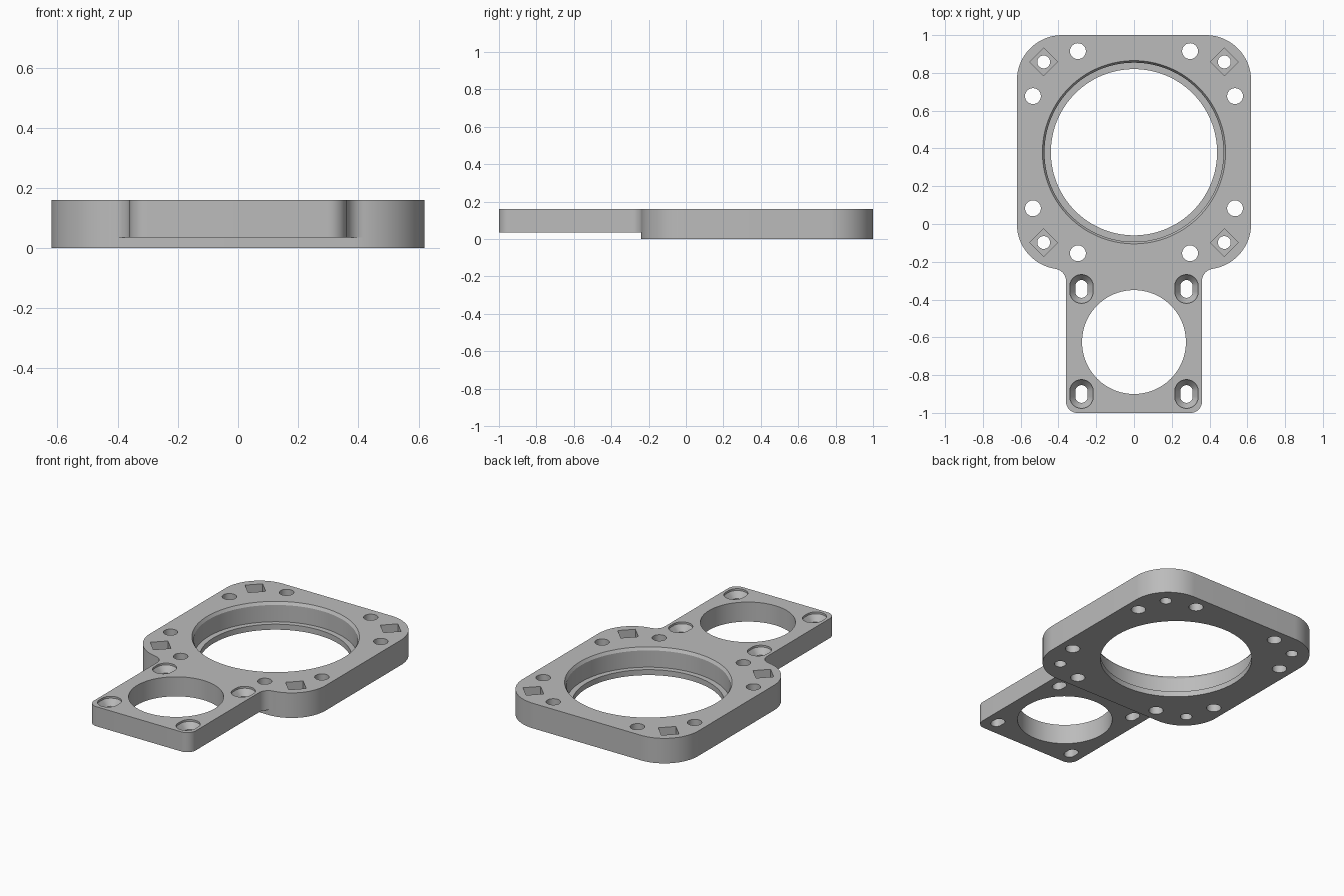
import bpy, bmesh
from math import cos, sin, radians

default = bpy.data.objects.get("Cube")
if default:
    bpy.data.objects.remove(default)

TOP, STEP, MID = 0.16, 0.035, 0.38   # top face, underside of neck, bore centre y

grey = bpy.data.materials.new("machined grey")
grey.use_nodes = True
colour = (0.5, 0.5, 0.5, 1)
grey.diffuse_color = colour
grey.node_tree.nodes["Principled BSDF"].inputs["Base Color"].default_value = colour


def arc(cx, cy, r, start, end, n):
    angles = [radians(start + (end - start) * i / n) for i in range(n + 1)]
    return [(cx + r * cos(a), cy + r * sin(a)) for a in angles]


def round_hole(x, y, r, n=48):
    return arc(x, y, r, 0, 360, n)[:-1]


def slot(x, y, r, half):
    return arc(x, y + half, r, 0, 180, 20) + arc(x, y - half, r, 180, 360, 20)


def loft(name, rings):
    """Closed solid through (z, outline) rings with equal point counts."""
    bm = bmesh.new()
    loops = [[bm.verts.new((x, y, z)) for x, y in pts] for z, pts in rings]
    for a, b in zip(loops, loops[1:]):
        for i in range(len(a)):
            j = (i + 1) % len(a)
            bm.faces.new((a[i], a[j], b[j], b[i]))
    bm.faces.new(loops[0][::-1])
    bm.faces.new(loops[-1])
    bmesh.ops.recalc_face_normals(bm, faces=bm.faces)
    mesh = bpy.data.meshes.new(name)
    bm.to_mesh(mesh)
    bm.free()
    mesh.materials.append(grey)
    obj = bpy.data.objects.new(name, mesh)
    bpy.context.collection.objects.link(obj)
    return obj


def combine(body, other, operation):
    mod = body.modifiers.new(operation, "BOOLEAN")
    mod.object, mod.operation, mod.solver = other, operation, "EXACT"
    bpy.context.view_layer.objects.active = body
    bpy.ops.object.modifier_apply(modifier=mod.name)
    bpy.data.objects.remove(other)


# Large rounded plate
c = 0.38
plate_outline = []
for i, (sx, sy) in enumerate([(1, 1), (-1, 1), (-1, -1), (1, -1)]):
    plate_outline += arc(sx * c, MID + sy * c, 0.24, i * 90, i * 90 + 90, 24)
plate = loft("mounting_plate", [(0, plate_outline), (TOP, plate_outline)])

# Thinner neck with rounded front corners and fillets into the plate
half = arc(0.30, -0.94, 0.06, -90, 0, 12)
half += arc(0.425, -0.302, 0.065, 180, 98.5, 14) + [(0.36, -0.15)]
neck_outline = half + [(-x, y) for x, y in reversed(half)]
combine(plate, loft("neck", [(STEP, neck_outline), (TOP, neck_outline)]), "UNION")

# Large bore with a retaining lip and a chamfered rim
def bore(r):
    return round_hole(0, MID, r, 128)

cutters = [
    loft("bore_cutter", [(-0.1, bore(0.44)), (STEP, bore(0.44)), (STEP, bore(0.474)),
                         (TOP - 0.018, bore(0.474)), (TOP, bore(0.485)),
                         (TOP + 0.1, bore(0.485))]),
    loft("neck_bore_cutter", [(z, round_hole(0, -0.625, 0.275, 96)) for z in (-0.1, 0.3)]),
]

for sx in (-1, 1):
    for sy in (-1, 1):
        # Paired bolt holes around each corner
        for dx, dy in ((0.297, 0.535), (0.535, 0.297)):
            pts = round_hole(sx * dx, MID + sy * dy, 0.042)
            cutters.append(loft("bolt_cutter", [(-0.1, pts), (0.3, pts)]))
        # Square nut pocket with a screw hole
        x, y = sx * 0.478, MID + sy * 0.478
        pocket, screw = round_hole(x, y, 0.073, 4), round_hole(x, y, 0.034)
        cutters.append(loft("nut_cutter", [(TOP - 0.08, pocket), (0.3, pocket)]))
        cutters.append(loft("screw_cutter", [(-0.1, screw), (0.3, screw)]))
        # Countersunk slots in the neck
        x, y = sx * 0.278, -0.622 + sy * 0.278
        small, large = slot(x, y, 0.033, 0.014), slot(x, y, 0.062, 0.014)
        cutters.append(loft("slot_cutter", [(-0.1, small), (TOP - 0.05, small),
                                            (TOP - 0.012, large), (0.3, large)]))

for cutter in cutters:
    combine(plate, cutter, "DIFFERENCE")

# Smooth curved walls, keep the rims sharp
bpy.ops.object.select_all(action="DESELECT")
plate.select_set(True)
bpy.context.view_layer.objects.active = plate
bpy.ops.object.shade_smooth_by_angle(angle=radians(25))
